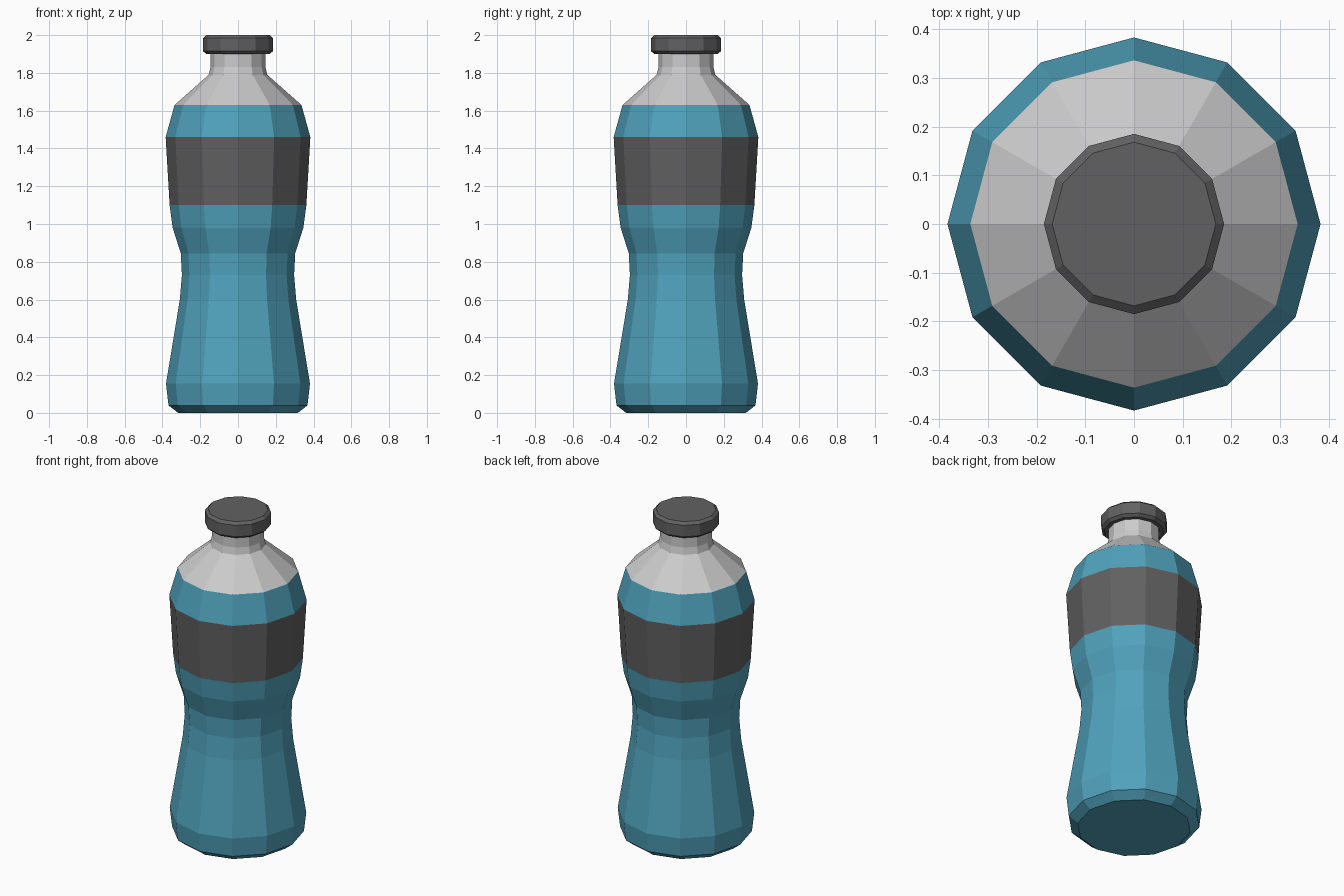
import bpy, bmesh, math

if "Cube" in bpy.data.objects:
    bpy.data.objects.remove(bpy.data.objects["Cube"])

SIDES = 12


def material(name, rgb):
    m = bpy.data.materials.new(name)
    m.diffuse_color = (*rgb, 1)
    m.use_nodes = True
    m.node_tree.nodes["Principled BSDF"].inputs["Base Color"].default_value = m.diffuse_color
    return m


def lathe(name, profile, mats, bands):
    """Spin (radius, z) rings around z; bands gives one material slot per strip."""
    bm = bmesh.new()
    rings = []
    for r, z in profile:
        rings.append([bm.verts.new((r * math.cos(a), r * math.sin(a), z))
                      for a in (2 * math.pi * i / SIDES for i in range(SIDES))])
    for slot, low, high in zip(bands, rings, rings[1:]):
        for i in range(SIDES):
            j = (i + 1) % SIDES
            bm.faces.new((low[i], low[j], high[j], high[i])).material_index = slot
    bm.faces.new(rings[0][::-1]).material_index = bands[0]
    bm.faces.new(rings[-1]).material_index = bands[-1]
    mesh = bpy.data.meshes.new(name)
    for m in mats:
        mesh.materials.append(m)
    bm.to_mesh(mesh)
    bm.free()
    obj = bpy.data.objects.new(name, mesh)
    bpy.context.collection.objects.link(obj)
    return obj


teal = material("teal", (0.08, 0.36, 0.50))
dark = material("dark_grey", (0.12, 0.12, 0.12))
light = material("light_grey", (0.6, 0.6, 0.6))

# Bottle: waisted teal body, dark label band, pale shoulder and neck
body_profile = [(0.317, 0), (0.368, 0.04), (0.381, 0.155), (0.308, 0.6),
                (0.297, 0.73), (0.303, 0.845), (0.346, 0.98), (0.362, 1.10),
                (0.383, 1.46), (0.336, 1.63), (0.155, 1.79), (0.145, 1.83),
                (0.145, 1.91)]
lathe("bottle", body_profile, [teal, dark, light], [0] * 7 + [1, 0] + [2] * 3)

# Cap with bevelled rims
cap_profile = [(0.168, 1.90), (0.185, 1.915), (0.185, 1.985), (0.168, 2.0)]
lathe("cap", cap_profile, [dark], [0] * 3)
